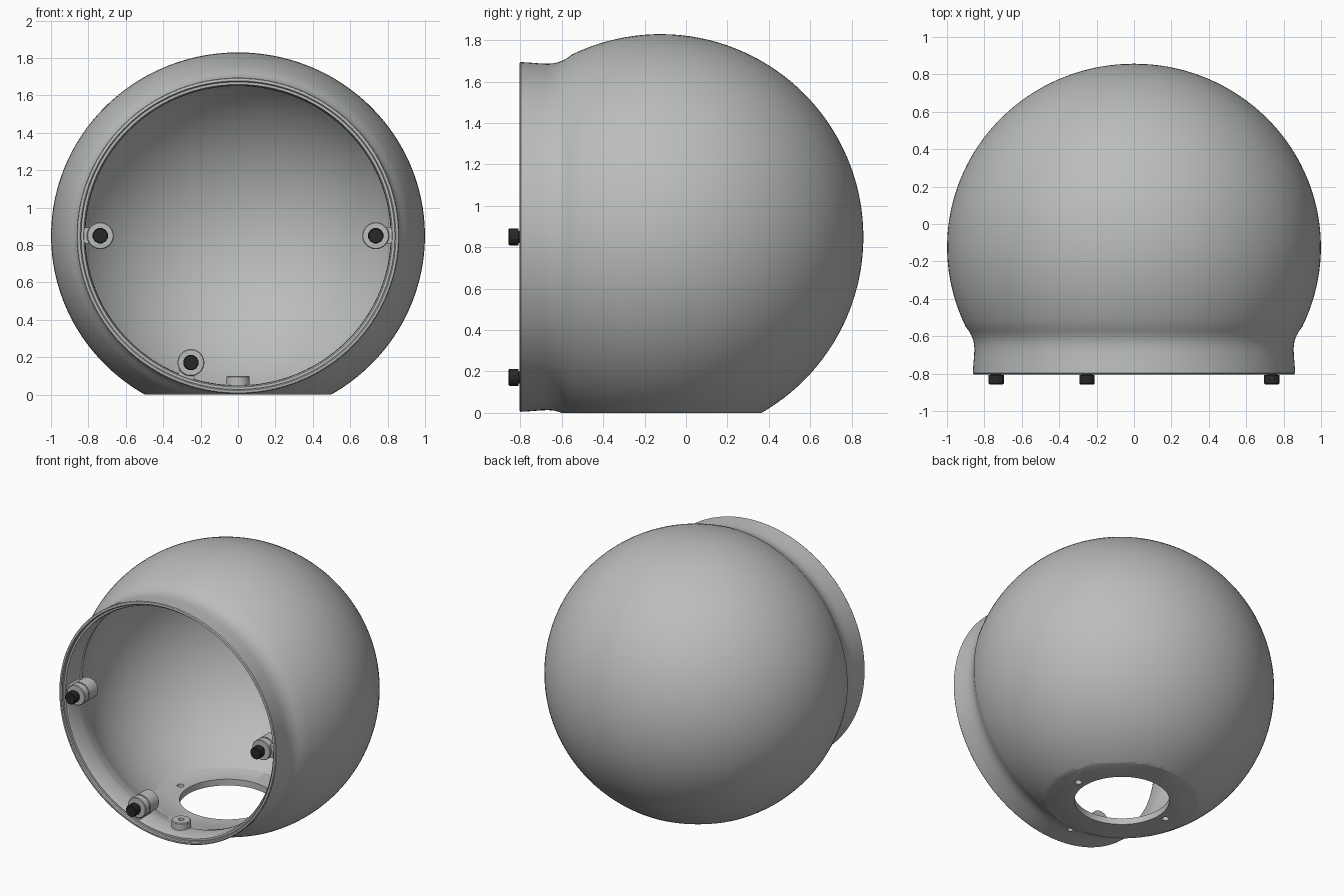
import bpy, bmesh, math
from math import sin, cos, pi, radians, sqrt

if "Cube" in bpy.data.objects:
    bpy.data.objects.remove(bpy.data.objects["Cube"])

CZ, CY, R_OUT, R_IN, WIDE = 0.85, -0.123, 0.98, 0.935, 1.02


def material(name, rgb):
    m = bpy.data.materials.new(name)
    m.diffuse_color = (*rgb, 1)
    m.use_nodes = True
    m.node_tree.nodes["Principled BSDF"].inputs["Base Color"].default_value = m.diffuse_color
    return m


GREY = material("light_grey", (0.5, 0.51, 0.51))
BLACK = material("black", (0.02, 0.021, 0.022))


def finish(bm, name, mat):
    bmesh.ops.remove_doubles(bm, verts=bm.verts, dist=1e-5)
    bmesh.ops.recalc_face_normals(bm, faces=bm.faces)
    me = bpy.data.meshes.new(name)
    bm.to_mesh(me)
    bm.free()
    me.materials.append(mat)
    ob = bpy.data.objects.new(name, me)
    bpy.context.collection.objects.link(ob)
    return ob


def lathe(name, profile, seg, mat, cx=0.0, cz=0.0, wide=1.0, upright=False):
    """Solid turned about y (or about z when upright), profile = (axis, radius)."""
    bm = bmesh.new()
    rings = []
    for a, r in profile:
        ring = []
        for i in range(seg):
            t = 2 * pi * (i + 0.5) / seg
            u, v = r * cos(t), r * sin(t)
            ring.append(bm.verts.new((cx + u, cz + v, a) if upright
                                     else (cx + u * wide, a, cz + v)))
        rings.append(ring)
    for p, q in zip(rings, rings[1:]):
        for i in range(seg):
            j = (i + 1) % seg
            bm.faces.new((p[i], p[j], q[j], q[i]))
    bm.faces.new(rings[0])
    bm.faces.new(rings[-1])
    return finish(bm, name, mat)


def box(name, x, y, z):
    bm = bmesh.new()
    bmesh.ops.create_cube(bm, size=1)
    for v in bm.verts:
        v.co = [(a + b) / 2 + c * (b - a) for c, (a, b) in zip(v.co, (x, y, z))]
    return finish(bm, name, GREY)


def combine(ob, other, op='DIFFERENCE'):
    mod = ob.modifiers.new("cut", 'BOOLEAN')
    mod.object, mod.operation, mod.solver = other, op, 'EXACT'
    bpy.context.view_layer.objects.active = ob
    bpy.ops.object.modifier_apply(modifier=mod.name)
    bpy.data.objects.remove(other)


def smooth(ob, angle=30):
    bpy.ops.object.select_all(action='DESELECT')
    ob.select_set(True)
    bpy.context.view_layer.objects.active = ob
    bpy.ops.object.shade_smooth_by_angle(angle=radians(angle))


def arc(radius, y_start, steps=44):
    """Sphere outline from y_start to the back pole."""
    t0 = math.acos((y_start - CY) / radius)
    return [(CY + radius * cos(t0 * (1 - i / steps)),
             max(radius * sin(t0 * (1 - i / steps)), 0.002)) for i in range(steps + 1)]


# Outer body: rounded rim, slightly waisted collar, then the sphere
outer = [(-0.805, 0.836), (-0.803, 0.841), (-0.797, 0.845), (-0.75, 0.842),
         (-0.70, 0.838), (-0.665, 0.837), (-0.64, 0.839), (-0.615, 0.845),
         (-0.595, 0.853), (-0.575, 0.864)] + arc(R_OUT, -0.55)
shell = lathe("shell", outer, 144, GREY, cz=CZ, wide=WIDE)
combine(shell, box("base_cut", (-2, 2), (-2, 2), (-1, 0)))

# Hollow: stepped lip, straight collar bore, spherical inside, flat floor
inner = [(-0.9, 0.828), (-0.803, 0.828), (-0.797, 0.822), (-0.78, 0.822),
         (-0.78, 0.809), (-0.765, 0.802), (-0.66, 0.800), (-0.63, 0.803),
         (-0.61, 0.811)] + arc(R_IN, -0.58)
hollow = lathe("hollow", inner, 144, GREY, cz=CZ, wide=WIDE)
combine(hollow, box("floor_cut", (-2, 2), (-0.77, 2), (-1, 0.045)))
combine(shell, hollow)

# Floor openings: large centre hole, two side screw holes, one front hole
BOSS_Y = -0.645
for x, y, r, n in ((0, CY, 0.31, 64), (0.37, CY, 0.023, 20),
                   (-0.37, CY, 0.023, 20), (0, BOSS_Y, 0.02, 20)):
    combine(shell, lathe("hole_cut", [(-0.1, r), (0.15, r)], n, GREY,
                         cx=x, cz=y, upright=True))
smooth(shell)

# Small raised boss around the front floor hole
boss = lathe("floor_boss", [(0.02, 0.063), (0.095, 0.063), (0.1, 0.058)], 32,
             GREY, cz=BOSS_Y, upright=True)
combine(boss, lathe("hole_cut", [(-0.1, 0.02), (0.2, 0.02)], 20, GREY,
                    cz=BOSS_Y, upright=True))
smooth(boss)

# Three screw posts on the collar wall, each with a rib and a dark screw
for label, deg in (("right", 0), ("left", 180), ("lower", 250)):
    a = radians(deg)
    px, pz = 0.722 * cos(a) * WIDE, CZ + 0.722 * sin(a)
    post = lathe(label + "_post", [(-0.79, 0.068), (-0.786, 0.072), (-0.745, 0.072),
                                   (-0.745, 0.066), (-0.735, 0.066), (-0.735, 0.072),
                                   (-0.64, 0.072)], 32, GREY, cx=px, cz=pz)
    smooth(post)
    rib = box(label + "_rib", (0.0, 0.095), (-0.775, -0.65), (-0.043, 0.043))
    rib.location = (px, 0, pz)
    rib.rotation_euler = (0, -a, 0)
    lathe(label + "_screw", [(-0.857, 0.038), (-0.853, 0.042), (-0.808, 0.042),
                             (-0.808, 0.03), (-0.78, 0.03)], 12, BLACK, cx=px, cz=pz)
